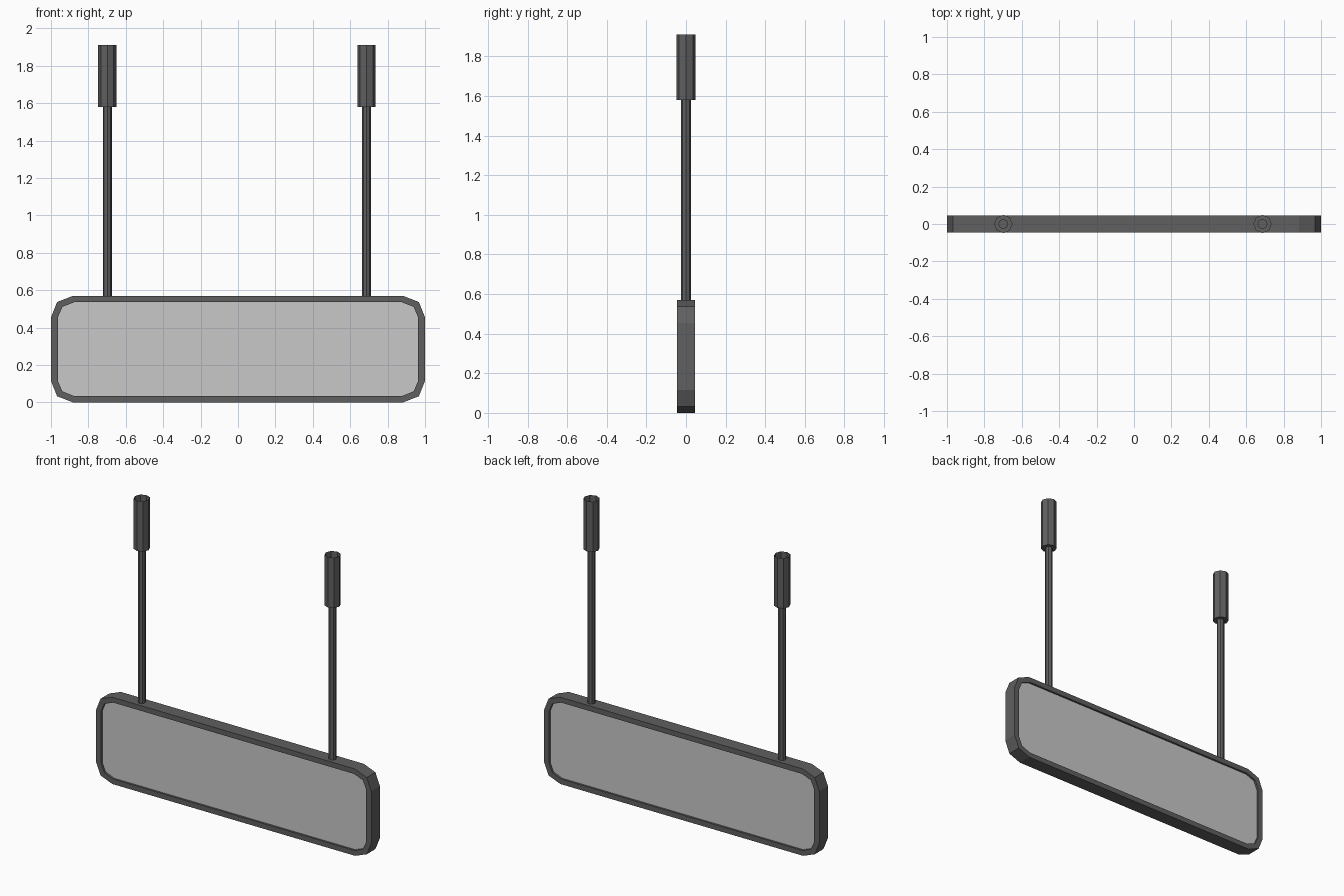
import bpy, bmesh, math

if "Cube" in bpy.data.objects:
    bpy.data.objects.remove(bpy.data.objects["Cube"])

def material(name, rgb):
    m = bpy.data.materials.new(name)
    m.diffuse_color = (*rgb, 1)
    m.use_nodes = True
    m.node_tree.nodes["Principled BSDF"].inputs["Base Color"].default_value = m.diffuse_color
    return m

dark = material("dark_grey", (0.115, 0.115, 0.115))
pale = material("pale_grey", (0.58, 0.58, 0.58))

def finish(name, bm, mat, recalc=True):
    if recalc:
        bmesh.ops.recalc_face_normals(bm, faces=bm.faces)
    me = bpy.data.meshes.new(name)
    bm.to_mesh(me)
    bm.free()
    me.materials.append(mat)
    ob = bpy.data.objects.new(name, me)
    bpy.context.collection.objects.link(ob)
    return ob

def outline(quarter, zc=0.285):
    # mirror one corner (x, z offset) into a closed loop
    q = quarter
    pts = list(q) + [(-x, z) for x, z in reversed(q)]
    pts += [(-x, -z) for x, z in q] + [(x, -z) for x, z in reversed(q)]
    return [(x, z + zc) for x, z in pts]

outer = outline([(1.0, 0.17), (0.967, 0.252), (0.882, 0.285)])
inner = outline([(0.963, 0.17), (0.939, 0.226), (0.875, 0.251)])
D, P = 0.045, 0.032  # half depth of frame and of panel

# Frame: ring with chamfered corners
bm = bmesh.new()
loops = [[bm.verts.new((x, y, z)) for x, z in prof]
         for prof, y in ((outer, -D), (outer, D), (inner, D), (inner, -D))]
n = len(outer)
for k in range(4):
    a, b = loops[k], loops[(k + 1) % 4]
    for i in range(n):
        j = (i + 1) % n
        bm.faces.new((a[i], a[j], b[j], b[i]))
finish("sign_frame", bm, dark)

# Panel: recessed on both sides
bm = bmesh.new()
f = [bm.verts.new((x, -P, z)) for x, z in inner]
b = [bm.verts.new((x, P, z)) for x, z in inner]
bm.faces.new(f)
bm.faces.new(b[::-1])
for i in range(n):
    j = (i + 1) % n
    bm.faces.new((f[i], b[i], b[j], f[j]))
finish("sign_panel", bm, pale)

# Hangers: rod widening into an open-topped sleeve
SIDES = 8
def hanger(name, cx):
    bm = bmesh.new()
    rings = []
    for r, z in ((0.024, 0.56), (0.024, 1.58), (0.049, 1.58), (0.049, 1.91)):
        rings.append([bm.verts.new((cx + r * math.cos(2 * math.pi * i / SIDES),
                                    r * math.sin(2 * math.pi * i / SIDES), z))
                      for i in range(SIDES)])
    for a, b in zip(rings, rings[1:]):
        for i in range(SIDES):
            j = (i + 1) % SIDES
            bm.faces.new((a[i], a[j], b[j], b[i]))
    finish(name, bm, dark, recalc=False)

hanger("left_hanger", -0.699)
hanger("right_hanger", 0.687)
